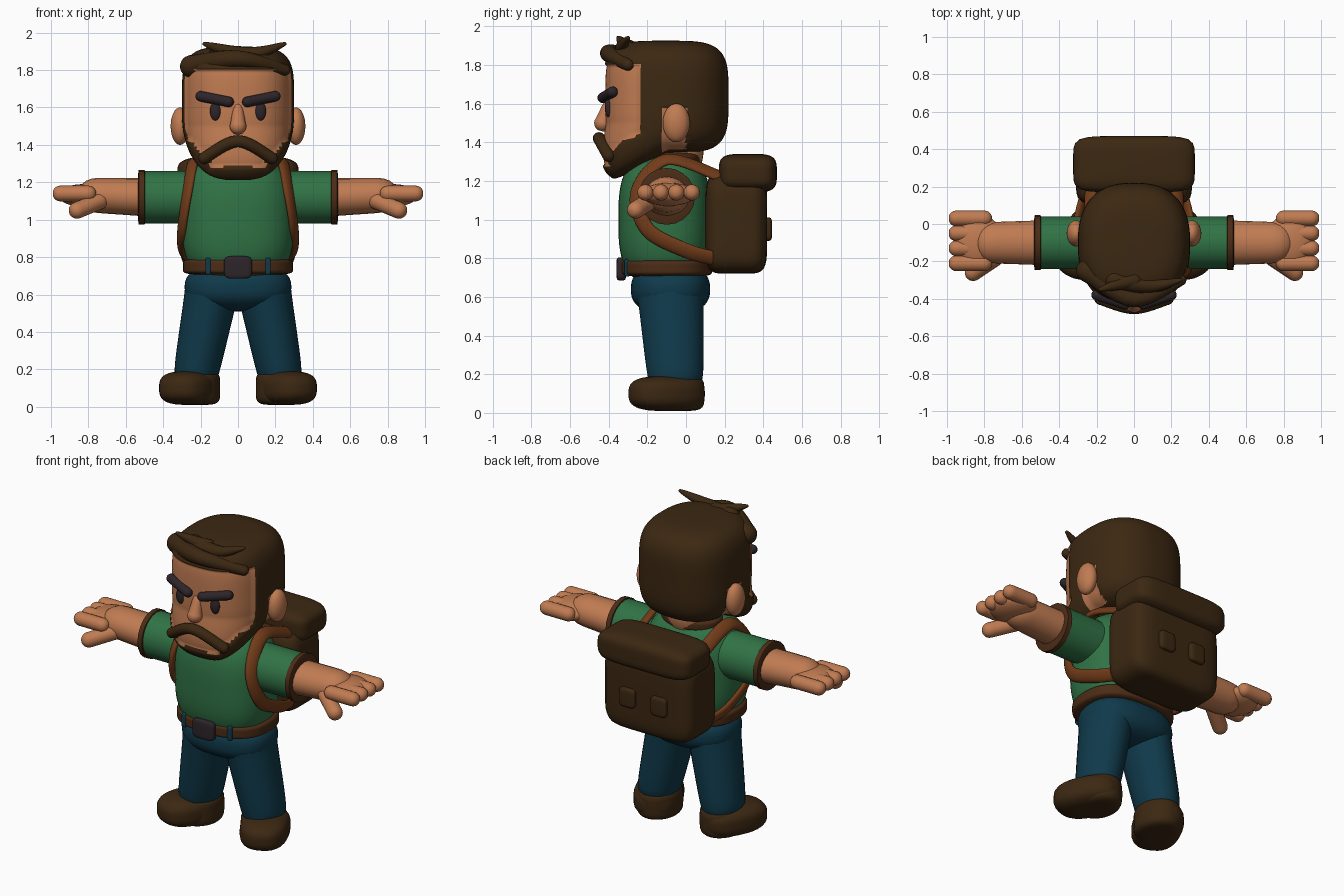
import bpy, bmesh, math
from mathutils import Vector, Matrix

cube = bpy.data.objects.get("Cube")
if cube:
    bpy.data.objects.remove(cube, do_unlink=True)


def material(name, red, green, blue):
    mat = bpy.data.materials.new(name)
    mat.use_nodes = True
    mat.diffuse_color = (red, green, blue, 1)
    shader = mat.node_tree.nodes["Principled BSDF"]
    shader.inputs["Base Color"].default_value = mat.diffuse_color
    shader.inputs["Roughness"].default_value = .9
    return mat


SKIN = material("skin", .53, .2, .085)
BROWN = material("dark brown", .045, .021, .006)
GREEN = material("shirt green", .03, .17, .06)
BLUE = material("denim blue", .005, .042, .07)
TAN = material("strap brown", .17, .045, .01)
LEATHER = material("belt brown", .07, .025, .008)
CHARCOAL = material("charcoal", .026, .018, .022)


def finish(name, bm, materials, mirror=False):
    """Turn a bmesh into a smooth object, optionally mirrored left to right."""
    bmesh.ops.recalc_face_normals(bm, faces=bm.faces)
    mesh = bpy.data.meshes.new(name)
    bm.to_mesh(mesh)
    bm.free()
    for mat in materials:
        mesh.materials.append(mat)
    for polygon in mesh.polygons:
        polygon.use_smooth = True
    mesh.set_sharp_from_angle(angle=math.radians(60))
    obj = bpy.data.objects.new(name, mesh)
    bpy.context.scene.collection.objects.link(obj)
    if mirror:
        modifier = obj.modifiers.new("mirror", 'MIRROR')
        modifier.use_mirror_merge = False


def bridge(rings):
    """Join a series of rings into a closed surface."""
    bm = bmesh.new()
    loops = [[bm.verts.new(point) for point in ring] for ring in rings]
    for lower, upper in zip(loops, loops[1:]):
        for i in range(len(lower)):
            bm.faces.new((lower[i - 1], lower[i], upper[i], upper[i - 1]))
    bm.faces.new(loops[0])
    bm.faces.new(loops[-1])
    return bm


def squircle(angle, power):
    """Point on a unit curve: a circle at power two, squarer above."""
    c, s = math.cos(angle), math.sin(angle)
    scale = (abs(c) ** power + abs(s) ** power) ** (-1 / power)
    return c * scale, s * scale


def pod_mesh(centre, size, side=2, up=2, turn=0, detail=32):
    """Rounded body whose squareness is set around (side) and vertically (up)."""
    place = Matrix.Translation(centre) @ Matrix.Rotation(math.radians(turn), 4, 'Z')
    rings = []
    for row in range(1, detail):
        width, height = squircle(math.pi * (row / detail - .5), up)
        ring = []
        for column in range(detail):
            x, y = squircle(math.tau * column / detail, side)
            ring.append(place @ (Vector((x * width, y * width, height)) * Vector(size)))
        rings.append(ring)
    return bridge(rings)


def pod(name, mat, centre, size, mirror=False, **shape):
    finish(name, pod_mesh(centre, size, **shape), [mat], mirror)


def curve_through(points, steps=8):
    """Catmull-Rom path through the points."""
    points = [Vector(p) for p in points]
    padded = [points[0], *points, points[-1]]
    path = []
    for a, b, c, d in zip(padded, padded[1:], padded[2:], padded[3:]):
        for k in range(steps):
            t = k / steps
            path.append(b + ((c - a) * t + (2 * a - 5 * b + 4 * c - d) * t ** 2
                             + (3 * b - a - 3 * c + d) * t ** 3) / 2)
    return path + [points[-1]]


def sweep(name, mat, points, start, end=None, mirror=False, flat=1, cap=1,
          centre=(0, 0, -9), sides=20):
    """Tube tapering from start to end radius; flat scales it away from centre."""
    end = end or start
    path = curve_through(points)
    last = len(path) - 1
    stations = []
    for i, point in enumerate(path):
        tangent = (path[min(i + 1, last)] - path[max(i - 1, 0)]).normalized()
        stations.append((point, start + (end - start) * i / last, tangent))

    def rounded(station, direction):
        point, radius, tangent = station
        bulge = tangent * radius * direction * cap
        angles = [math.pi * k / 10 for k in range(1, 5)]
        return [(point + bulge * math.sin(a), radius * math.cos(a), tangent) for a in angles]

    stations = rounded(stations[0], -1)[::-1] + stations + rounded(stations[-1], 1)
    rings = []
    for point, radius, tangent in stations:
        away = point - Vector(centre)
        normal = (away - tangent * away.dot(tangent)).normalized()
        across = tangent.cross(normal)
        angles = [math.tau * k / sides for k in range(sides)]
        rings.append([point + across * radius * math.cos(a)
                      + normal * radius * flat * math.sin(a) for a in angles])
    finish(name, bridge(rings), [mat], mirror)


# Head: one form with a jaw drawn down at the front, split into skin and hair
def is_skin(point):
    x, y, z = abs(point.x), point.y, point.z
    face = y < -.24 and 1.34 + max(0, x - .18) < z < 1.8
    mouth = y < -.3 and x < .15 and 1.29 < z + x / 10 < 1.4
    behind_ear = -.12 < y < 0 and x > .2 and z < 1.58
    return face or mouth or behind_ear


head = pod_mesh((0, -.105, 1.635), (.3, .325, .29), side=2.5, up=4, detail=110)
for vert in head.verts:
    depth = 1.5 - vert.co.z
    if depth > 0:
        forward = min(1, max(0, (-.1 - vert.co.y) * 5))
        vert.co.z -= depth * forward
        vert.co.y -= depth * forward / 2
for face in head.faces:
    face.material_index = 0 if is_skin(face.calc_center_median()) else 1
for vert in head.verts:
    if is_skin(vert.co):
        vert.co.x *= .97
        vert.co.y *= .97
finish("head", head, [SKIN, BROWN])

# Facial features
pod("ears", SKIN, (.31, -.05, 1.5), (.05, .07, .1), mirror=True)
pod("eyes", CHARCOAL, (.12, -.4, 1.58), (.03, .02, .05), mirror=True)
sweep("nose", SKIN, [(0, -.4, 1.6), (0, -.43, 1.5)], start=.025, end=.045)
sweep("eyebrows", CHARCOAL, [(.05, -.43, 1.63), (.2, -.38, 1.66)], start=.028, mirror=True)
sweep("moustache", BROWN, [(-.18, -.4, 1.33), (0, -.45, 1.42), (.18, -.4, 1.33)], start=.032)

# Swept fringe made of tapering locks
sweep("fringe_main", BROWN, [(-.25, -.25, 1.82), (0, -.4, 1.86), (.25, -.3, 1.8)],
      start=.06, end=.03)
sweep("fringe_top", BROWN, [(-.1, -.3, 1.87), (.1, -.33, 1.89), (.25, -.3, 1.94)],
      start=.06, end=.01)
sweep("fringe_tip", BROWN, [(0, -.3, 1.88), (-.18, -.35, 1.94)], start=.05, end=.01)

# Neck, shirt and collar
pod("neck", SKIN, (0, -.03, 1.35), (.14, .12, .15))
pod("shirt", GREEN, (0, -.11, 1), (.3, .24, .34), side=2.5, up=3, detail=48)
pod("collar", LEATHER, (0, -.06, 1.31), (.19, .14, .04), up=4)

# Arms with short sleeves
sweep("sleeves", GREEN, [(.2, -.1, 1.12), (.52, -.1, 1.12)], start=.14, cap=.1, mirror=True)
sweep("sleeve_trims", LEATHER, [(.5, -.1, 1.12), (.53, -.1, 1.12)], start=.147, cap=.05,
      mirror=True)
sweep("forearms", SKIN, [(.5, -.1, 1.12), (.75, -.1, 1.13)], start=.12, end=.11, flat=.85,
      mirror=True)
pod("palms", SKIN, (.83, -.09, 1.13), (.13, .14, .06), mirror=True)
for number, finger in enumerate(("little", "ring", "middle", "index")):
    y = .03 - .08 * number
    sweep(finger + "_fingers", SKIN, [(.8, y, 1.14), (.95, y, 1.14)], start=.042, mirror=True)
sweep("thumbs", SKIN, [(.74, -.18, 1.1), (.86, -.26, 1.05)], start=.045, mirror=True)

# Trousers
pod("hips", BLUE, (0, -.08, .64), (.285, .205, .13), side=2.5, up=2.5)
sweep("trouser_legs", BLUE, [(.22, -.055, .2), (.14, -.08, .62)], start=.12, end=.145,
      flat=1.2, centre=(0, 9, 0), sides=32, mirror=True)

# Belt, buckle and loops
pod("belt", LEATHER, (0, -.1, .75), (.295, .235, .045), side=2.5, up=6, detail=48)
pod("buckle", CHARCOAL, (0, -.335, .745), (.075, .025, .06), side=5, up=5)
pod("belt_loops", BLUE, (.16, -.305, .75), (.015, .015, .045), side=5, up=5, mirror=True)

# Boots, toes turned out
pod("boots", BROWN, (.26, -.1, .1), (.14, .2, .09), side=2.5, up=3, turn=25, mirror=True)
pod("boot_cuffs", BROWN, (.22, -.055, .1), (.125, .15, .09), up=5, mirror=True)

# Backpack with rolled top, pockets and shoulder straps
pod("backpack_body", BROWN, (0, .26, .98), (.31, .16, .26), side=6, up=6, detail=48)
pod("backpack_flap", BROWN, (0, .32, 1.24), (.325, .15, .1), side=6, up=4, detail=48)
pod("backpack_pockets", BROWN, (.11, .42, .95), (.055, .025, .06), side=5, up=5, mirror=True)
sweep("shoulder_straps", TAN,
      [(.23, .16, 1.23), (.24, -.1, 1.31), (.27, -.25, 1.15), (.3, -.2, .95), (.3, 0, .84),
       (.27, .14, .8)], start=.04, flat=.5, centre=(0, -.1, 1), mirror=True)
